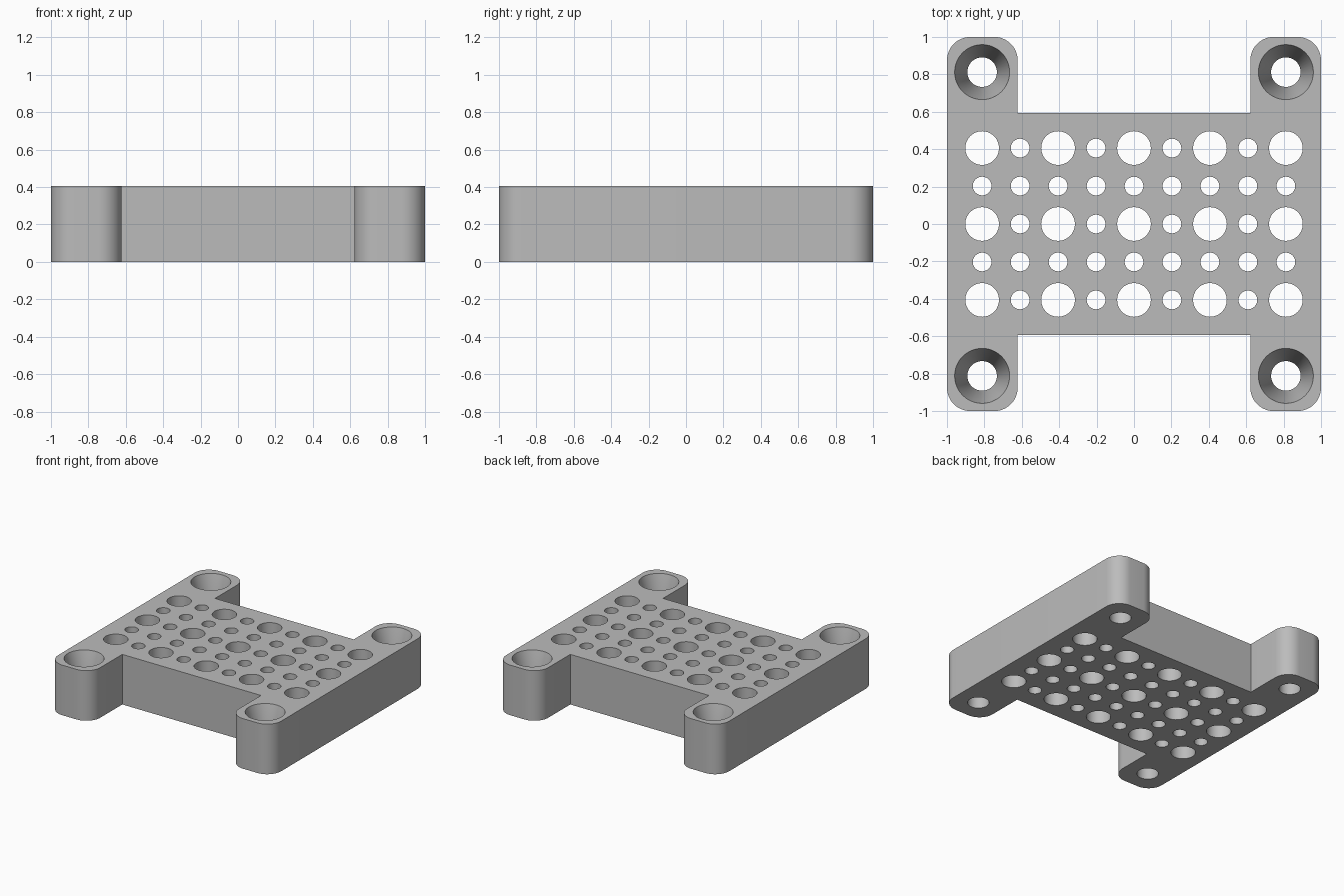
import bpy
import bmesh
import math

cube = bpy.data.objects.get("Cube")
if cube:
    bpy.data.objects.remove(cube, do_unlink=True)

HEIGHT = 0.406
PITCH = 0.203
LEG_X, BODY_Y = 0.622, 0.594
CORNER = 0.125
SCREW = 0.812

grey = bpy.data.materials.new("light grey")
grey.use_nodes = True
colour = (0.5, 0.5, 0.5, 1)
grey.diffuse_color = colour
grey.node_tree.nodes["Principled BSDF"].inputs["Base Color"].default_value = colour


def make_object(name, bm):
    bmesh.ops.recalc_face_normals(bm, faces=bm.faces)
    mesh = bpy.data.meshes.new(name)
    bm.to_mesh(mesh)
    bm.free()
    mesh.materials.append(grey)
    obj = bpy.data.objects.new(name, mesh)
    bpy.context.collection.objects.link(obj)
    return obj


def lathe(bm, x, y, profile, sides):
    """Closed round solid from (radius, height) pairs, bottom to top."""
    rings = []
    for r, z in profile:
        rings.append([bm.verts.new((x + r * math.cos(math.tau * i / sides),
                                    y + r * math.sin(math.tau * i / sides), z))
                      for i in range(sides)])
    for low, high in zip(rings, rings[1:]):
        for i in range(sides):
            j = (i + 1) % sides
            bm.faces.new((low[i], low[j], high[j], high[i]))
    bm.faces.new(rings[0][::-1])
    bm.faces.new(rings[-1])


def arc(cx, cy, start, steps=12):
    return [(cx + CORNER * math.cos(start + math.pi / 2 * i / steps),
             cy + CORNER * math.sin(start + math.pi / 2 * i / steps))
            for i in range(steps + 1)]


# H-shaped plate with rounded leg ends: one quarter outline, mirrored
quarter = (arc(1 - CORNER, 1 - CORNER, 0)
           + arc(LEG_X + CORNER, 1 - CORNER, math.pi / 2)
           + [(LEG_X, BODY_Y)])
half = quarter + [(-x, y) for x, y in reversed(quarter)]
outline = half + [(x, -y) for x, y in reversed(half)]

bm = bmesh.new()
base = bm.faces.new([bm.verts.new((x, y, 0)) for x, y in outline])
top = bmesh.ops.extrude_face_region(bm, geom=[base])["geom"]
bmesh.ops.translate(bm, vec=(0, 0, HEIGHT),
                    verts=[v for v in top if isinstance(v, bmesh.types.BMVert)])
plate = make_object("mounting_plate", bm)

# Grid of through holes, wide ones at every second place
bm = bmesh.new()
for col in range(-4, 5):
    for row in range(-2, 3):
        wide = col % 2 == 0 and row % 2 == 0
        r = 0.09 if wide else 0.05
        lathe(bm, col * PITCH, row * PITCH,
              [(r, -0.1), (r, HEIGHT + 0.1)], 48 if wide else 32)

# Countersunk screw holes in the four legs
for sx in (-1, 1):
    for sy in (-1, 1):
        lathe(bm, sx * SCREW, sy * SCREW,
              [(0.079, -0.1), (0.079, 0.15), (0.147, HEIGHT),
               (0.147, HEIGHT + 0.1)], 48)
cutter = make_object("hole_cutter", bm)
cutter.hide_render = True

# Cut the holes and bake the result
cut = plate.modifiers.new("holes", 'BOOLEAN')
cut.operation = 'DIFFERENCE'
cut.solver = 'EXACT'
cut.object = cutter
bpy.ops.object.select_all(action='DESELECT')
plate.select_set(True)
bpy.context.view_layer.objects.active = plate
bpy.ops.object.modifier_apply(modifier=cut.name)
bpy.data.objects.remove(cutter, do_unlink=True)
bpy.ops.object.shade_smooth_by_angle(angle=math.radians(30))
